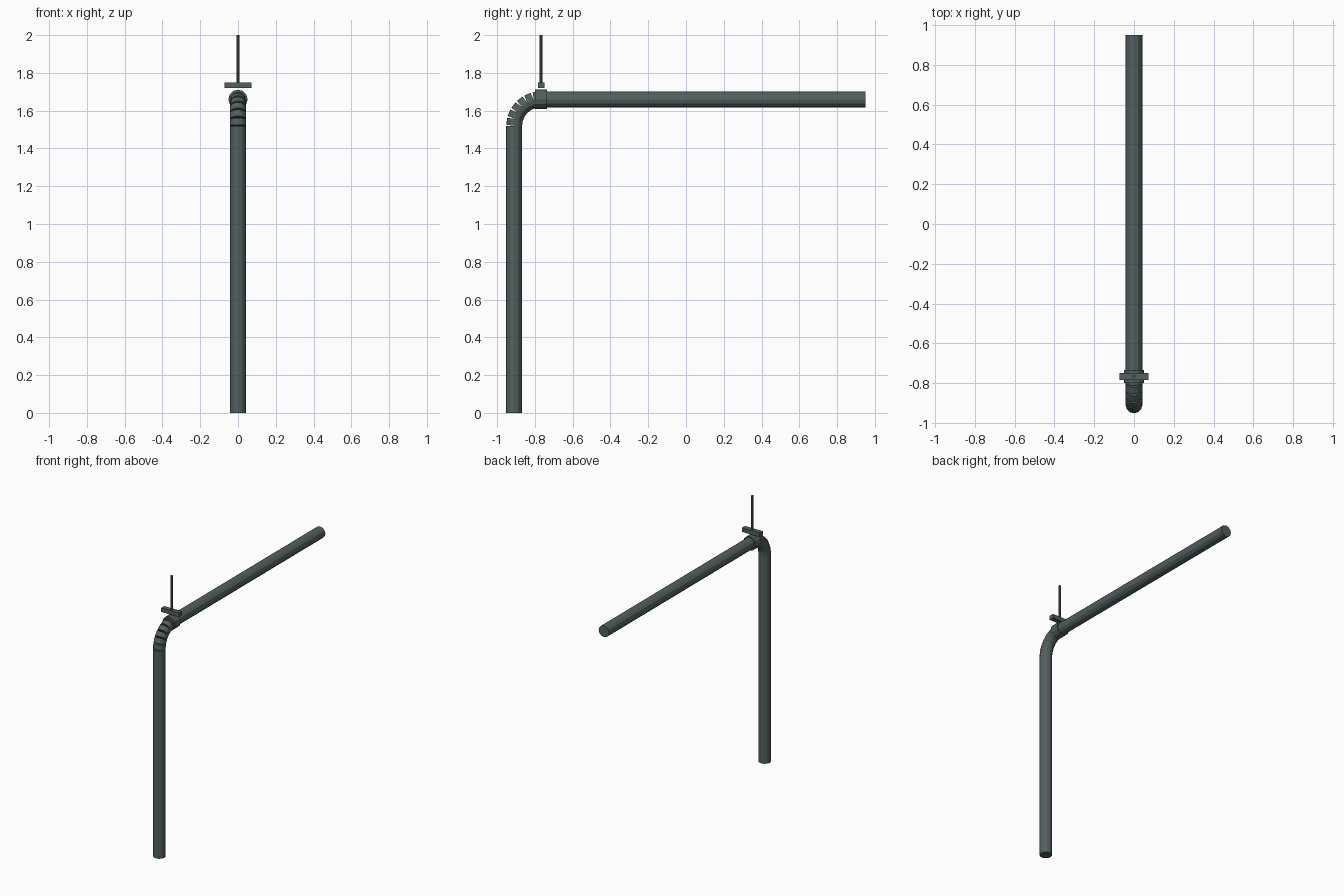
import bpy, math
from mathutils import Vector

if "Cube" in bpy.data.objects:
    bpy.data.objects.remove(bpy.data.objects["Cube"])

# One dark slate metal for everything
metal = bpy.data.materials.new("dark_slate_metal")
metal.diffuse_color = (0.085, 0.115, 0.112, 1)
metal.use_nodes = True
metal.node_tree.nodes["Principled BSDF"].inputs["Base Color"].default_value = metal.diffuse_color

PY, PZ, R = -0.91, 1.66, 0.042     # post y, arm z, pipe radius
BEND = 0.14                        # elbow centre-line radius
CY, CZ = PY + BEND, PZ - BEND      # elbow centre


def rod(name, a, b, radius, sides=12):
    """Capped cylinder from point a to point b."""
    a, b = Vector(a), Vector(b)
    d = b - a
    bpy.ops.mesh.primitive_cylinder_add(vertices=sides, radius=radius, depth=d.length,
                                        location=(a + b) / 2)
    ob = bpy.context.object
    # the whole model lies in the YZ plane, so one tilt about x is enough
    ob.rotation_euler = (-math.atan2(d.y, d.z), 0, 0)
    ob.name = name
    ob.data.materials.append(metal)
    bpy.ops.object.shade_smooth_by_angle(angle=math.radians(20))
    return ob


# Upright post and horizontal arm
rod("post_pipe", (0, PY, 0), (0, PY, CZ), R)
rod("arm_pipe", (0, CY, PZ), (0, 0.95, PZ), R)

# Elbow of six straight segments, leaving open wedges on the outside
STEPS = 6


def arc(i):
    t = math.pi / 2 * i / STEPS
    return (0, CY - BEND * math.cos(t), CZ + BEND * math.sin(t))


for i in range(STEPS):
    rod(f"elbow_segment_{i + 1}", arc(i), arc(i + 1), R)

# Collar at the start of the arm
rod("collar", (0, -0.80, PZ), (0, -0.735, PZ), 0.051)

# Cross bar above the collar
bpy.ops.mesh.primitive_cube_add(size=1, location=(0, -0.767, 1.735))
bar = bpy.context.object
bar.name = "cross_bar"
bar.scale = (0.144, 0.035, 0.03)
bar.data.materials.append(metal)

# Thin vertical rod
rod("thin_rod", (0, -0.767, 1.74), (0, -0.767, 2.0), 0.0075, 8)
